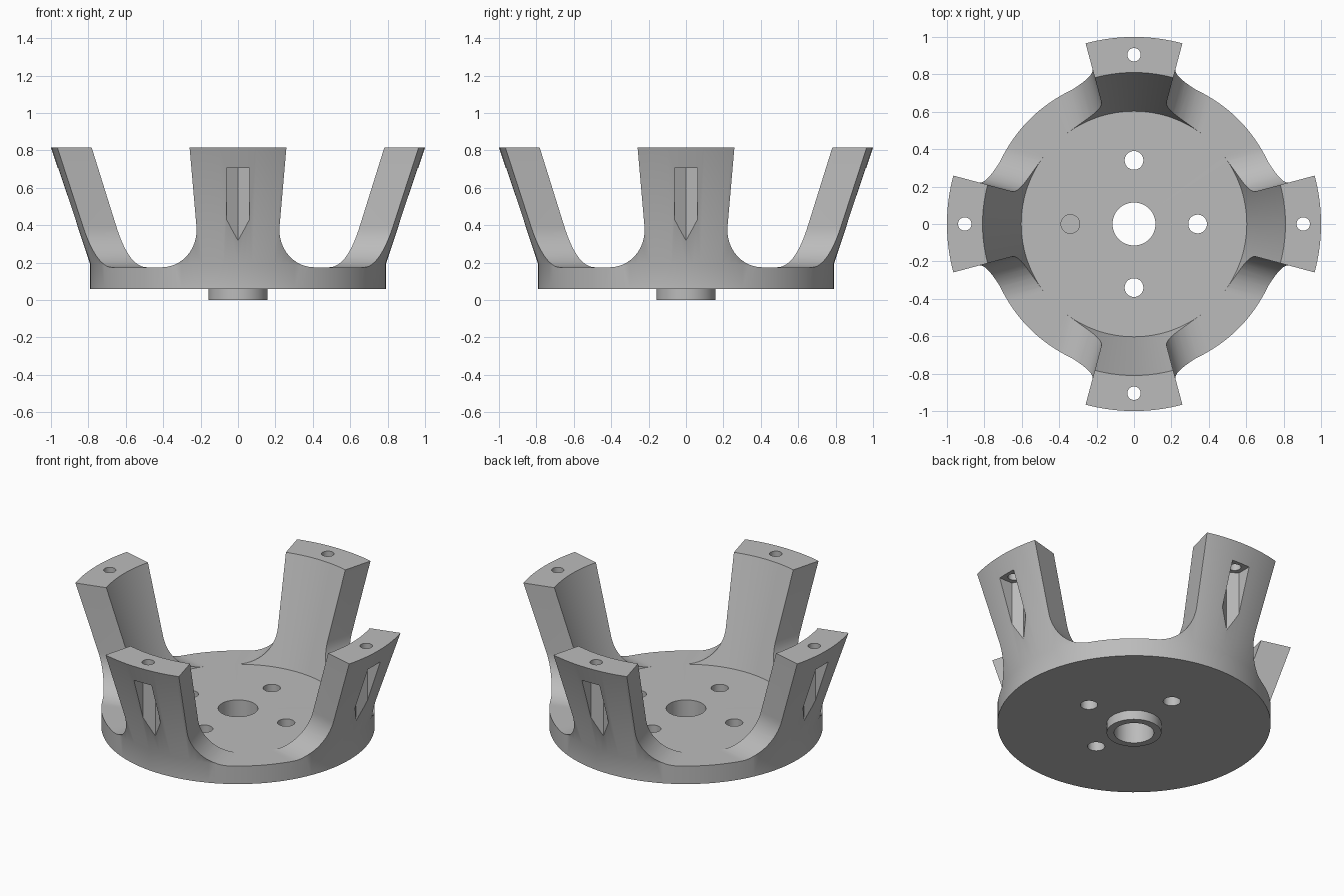
import bpy, bmesh
from math import sin, cos, tan, pi, radians

if "Cube" in bpy.data.objects:
    bpy.data.objects.remove(bpy.data.objects["Cube"], do_unlink=True)

FLOOR, TOP, BASE = 0.175, 0.815, 0.06
FILLET, ARM_HALF = 0.22, radians(15)
BOLT_R = 0.905

grey = bpy.data.materials.new("light_grey")
grey.use_nodes = True
grey.diffuse_color = (0.5, 0.5, 0.5, 1)
grey.node_tree.nodes["Principled BSDF"].inputs["Base Color"].default_value = (0.5, 0.5, 0.5, 1)


def finish(name, bm):
    bmesh.ops.recalc_face_normals(bm, faces=bm.faces)
    mesh = bpy.data.meshes.new(name)
    bm.to_mesh(mesh)
    bm.free()
    mesh.materials.append(grey)
    ob = bpy.data.objects.new(name, mesh)
    bpy.context.collection.objects.link(ob)
    return ob


def loft(name, lower, upper):
    """Solid between two matching loops of points."""
    bm = bmesh.new()
    a = [bm.verts.new(p) for p in lower]
    b = [bm.verts.new(p) for p in upper]
    bm.faces.new(a)
    bm.faces.new(b)
    n = len(a)
    for i in range(n):
        j = (i + 1) % n
        bm.faces.new((a[i], a[j], b[j], b[i]))
    return finish(name, bm)


def revolve(name, profile, steps=128):
    """Solid of revolution; the profile starts and ends on the axis."""
    bm = bmesh.new()
    rings = []
    for r, z in profile:
        if r == 0:
            rings.append([bm.verts.new((0, 0, z))] * steps)
        else:
            rings.append([bm.verts.new((r * cos(2 * pi * k / steps), r * sin(2 * pi * k / steps), z))
                          for k in range(steps)])
    for lo, hi in zip(rings, rings[1:]):
        for k in range(steps):
            m = (k + 1) % steps
            corners = dict.fromkeys((lo[k], lo[m], hi[m], hi[k]))
            bm.faces.new(list(corners))
    return finish(name, bm)


def cylinder(name, x, y, radius, z0, z1, sides=48):
    ring = [(x + radius * cos(2 * pi * k / sides), y + radius * sin(2 * pi * k / sides))
            for k in range(sides)]
    return loft(name, [(*p, z0) for p in ring], [(*p, z1) for p in ring])


def gap_section(s):
    """Filleted slot outline at distance s along the gap's middle line."""
    half = pi / 4 - ARM_HALF
    side = [(0, TOP + 0.2)]
    for k in range(17):
        a = pi / 2 * k / 16
        side.append((FILLET * (1 - cos(a)), FLOOR + FILLET * (1 - sin(a))))
    right = [(s * tan(half) - d / cos(half), z) for d, z in side]
    outline = right + [(-t, z) for t, z in reversed(right)]
    return [(s, t, z) for t, z in outline]


def cut(target, cutter, angle=0):
    cutter.rotation_euler.z = angle
    cutter.hide_render = True
    bpy.context.view_layer.update()
    mod = target.modifiers.new("cut", "BOOLEAN")
    mod.operation = "DIFFERENCE"
    mod.solver = "EXACT"
    mod.object = cutter
    bpy.context.view_layer.objects.active = target
    bpy.ops.object.modifier_apply(modifier=mod.name)
    bpy.data.objects.remove(cutter, do_unlink=True)


# Flared cup with a flat floor and a hub below
holder = revolve("four_arm_holder", [
    (0, 0), (0.158, 0), (0.158, BASE), (0.79, BASE), (0.79, 0.19),
    (1.0, TOP), (0.81, TOP), (0.603, FLOOR), (0, FLOOR)])

# Centre bore
cut(holder, cylinder("bore", 0, 0, 0.115, -0.1, 0.4, 64))

for q in range(4):
    turn = q * pi / 2
    # Filleted gap between neighbouring arms
    cut(holder, loft("gap", gap_section(0.47), gap_section(1.3)), turn + pi / 4)
    # Floor hole
    cut(holder, cylinder("floor_hole", 0.34, 0, 0.05, -0.1, 0.4), turn)
    # Pointed nut pocket open to the outside of the arm
    plan = [(BOLT_R - 0.072, 0), (BOLT_R - 0.036, -0.062), (1.1, -0.062),
            (1.1, 0.062), (BOLT_R - 0.036, 0.062)]
    cut(holder, loft("pocket", [(*p, 0.21) for p in plan], [(*p, 0.705) for p in plan]), turn)
    # Screw hole from the arm top into the pocket
    cut(holder, cylinder("screw_hole", BOLT_R, 0, 0.036, 0.65, 0.95, 32), turn)

bpy.ops.object.select_all(action="DESELECT")
holder.select_set(True)
bpy.context.view_layer.objects.active = holder
bpy.ops.object.shade_smooth_by_angle(angle=radians(20))
